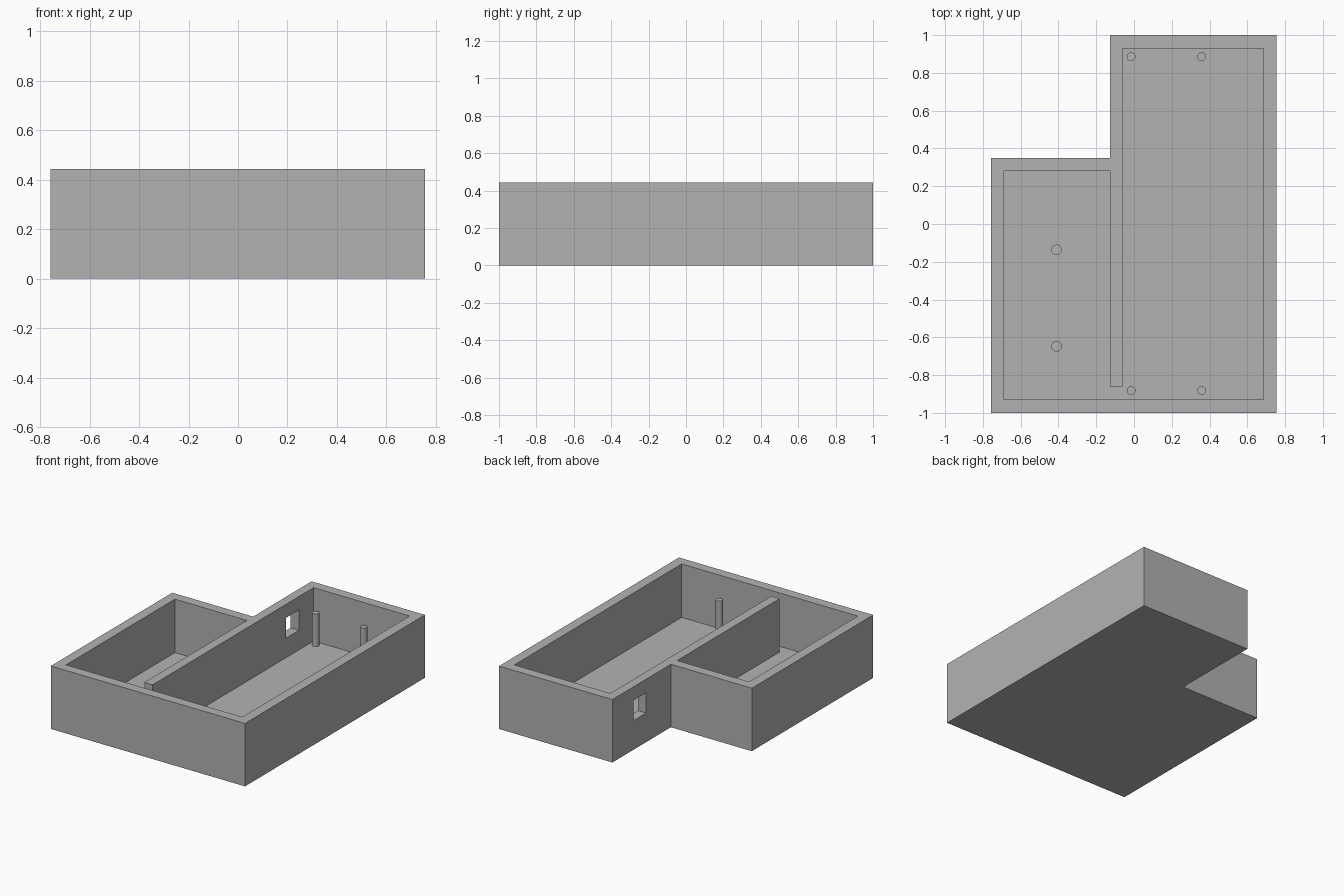
import bpy
import bmesh

default = bpy.data.objects.get("Cube")
if default:
    bpy.data.objects.remove(default, do_unlink=True)

# Single grey material
GREY = (0.448, 0.448, 0.448, 1.0)
grey = bpy.data.materials.new("plain grey")
grey.use_nodes = True
grey.diffuse_color = GREY
grey.node_tree.nodes["Principled BSDF"].inputs["Base Color"].default_value = GREY

HEIGHT = 0.443
FLOOR = 0.067


def prism(name, outline, bottom, top):
    """Extrude a flat outline upward into a solid."""
    bm = bmesh.new()
    base = bm.faces.new([bm.verts.new((x, y, bottom)) for x, y in outline])
    result = bmesh.ops.extrude_face_region(bm, geom=[base])
    raised = [v for v in result["geom"] if isinstance(v, bmesh.types.BMVert)]
    bmesh.ops.translate(bm, verts=raised, vec=(0, 0, top - bottom))
    bmesh.ops.recalc_face_normals(bm, faces=bm.faces)
    mesh = bpy.data.meshes.new(name)
    bm.to_mesh(mesh)
    bm.free()
    mesh.materials.append(grey)
    obj = bpy.data.objects.new(name, mesh)
    bpy.context.collection.objects.link(obj)
    return obj


def cut(target, cutter):
    """Subtract the cutter, then discard it."""
    cutter.hide_render = True
    mod = target.modifiers.new("cut", "BOOLEAN")
    mod.operation = "DIFFERENCE"
    mod.solver = "EXACT"
    mod.object = cutter
    bpy.ops.object.select_all(action="DESELECT")
    bpy.context.view_layer.objects.active = target
    target.select_set(True)
    bpy.ops.object.modifier_apply(modifier=mod.name)
    bpy.data.objects.remove(cutter, do_unlink=True)


def post(name, x, y, radius, top):
    """Round post standing on the floor, slightly sunk into it."""
    bottom = FLOOR - 0.01
    bpy.ops.mesh.primitive_cylinder_add(
        vertices=32, radius=radius, depth=top - bottom,
        location=(x, y, (top + bottom) / 2))
    obj = bpy.context.object
    obj.name = name
    obj.data.materials.append(grey)
    bpy.ops.object.shade_smooth_by_angle()


# Tray body with a stepped outline
body = prism("tray_body", [
    (-0.757, -1), (0.755, -1), (0.755, 1), (-0.127, 1),
    (-0.127, 0.35), (-0.757, 0.35)], 0, HEIGHT)

# Two compartments joined by a narrow gap past the divider's front end
cut(body, prism("compartment_cutter", [
    (-0.687, -0.93), (0.685, -0.93), (0.685, 0.93), (-0.062, 0.93),
    (-0.062, -0.86), (-0.127, -0.86), (-0.127, 0.28), (-0.687, 0.28)],
    FLOOR, HEIGHT + 0.1))

# Square opening through the side wall behind the step
cut(body, prism("opening_cutter", [
    (-0.2, 0.625), (0, 0.625), (0, 0.767), (-0.2, 0.767)], 0.205, 0.348))

# Four tall posts in the large compartment
for side, x in (("right", -0.015), ("left", 0.358)):
    for end, y in (("front", -0.882), ("back", 0.886)):
        post(f"{end}_{side}_tall_post", x, y, 0.023, 0.297)

# Two short posts in the small compartment
for end, y in (("front", -0.648), ("back", -0.137)):
    post(f"{end}_short_post", -0.41, y, 0.028, 0.16)
